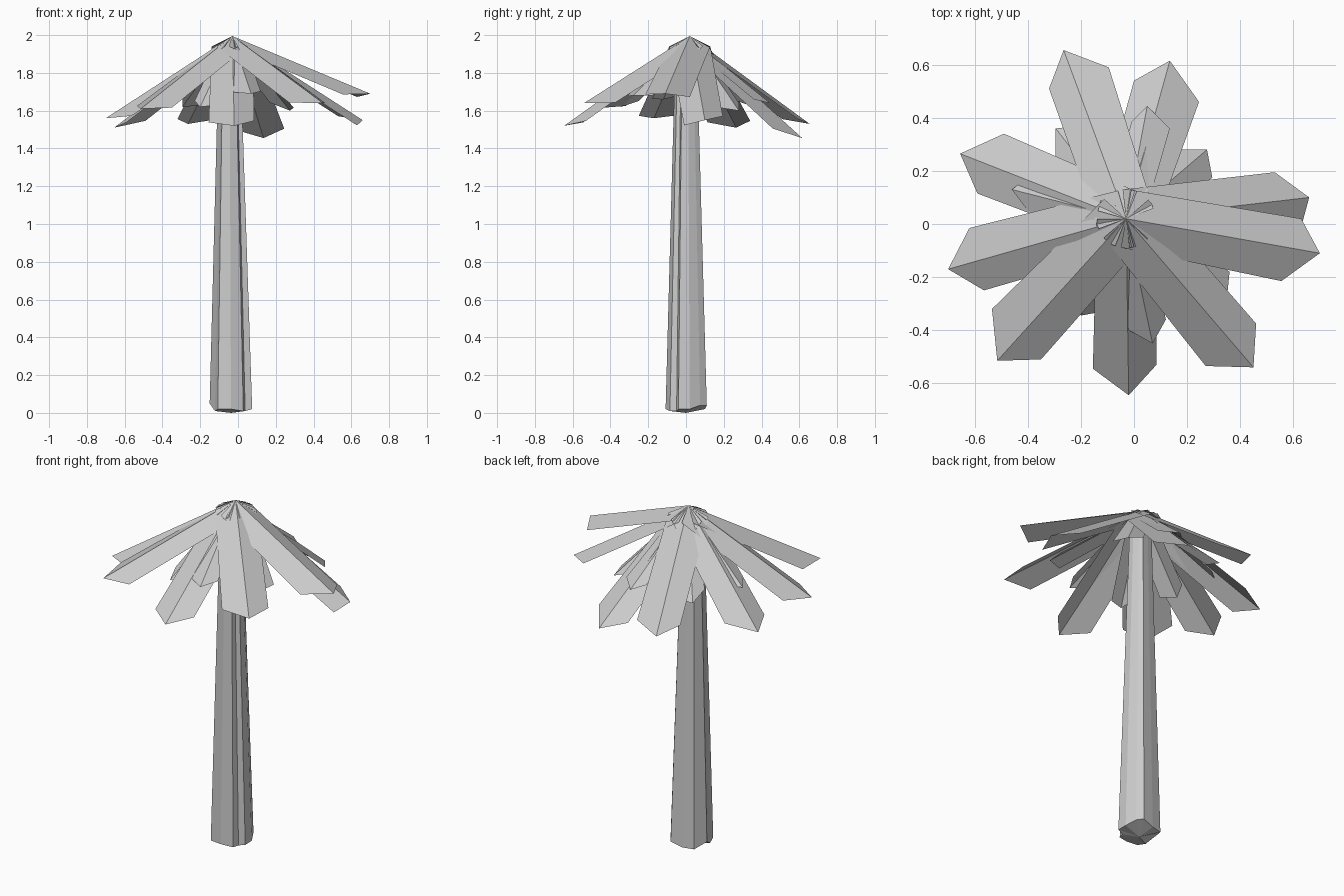
import bpy, bmesh
from mathutils import Vector


def finish(bm, name):
    mesh = bpy.data.meshes.new(name)
    bm.to_mesh(mesh)
    bm.free()
    obj = bpy.data.objects.new(name, mesh)
    bpy.context.collection.objects.link(obj)
    return obj


# Trunk: an irregular fluted section, tapered towards the crown
section = [(0.112, 0.02, 0.02), (0.085, 0.075, 0.04), (0.06, 0.11, 0.04),
           (-0.01, 0.1, 0.02), (-0.075, 0.085, 0.02), (-0.113, 0.02, 0.05),
           (-0.085, -0.05, 0.01), (-0.07, -0.1, 0.02), (0.0, -0.108, 0.02),
           (0.065, -0.085, 0.01), (0.075, -0.05, 0.01), (0.112, -0.04, 0.02)]
bm = bmesh.new()
low = [bm.verts.new((x - 0.037, y, z)) for x, y, z in section]
high = [bm.verts.new((x * 0.5 - 0.045, y * 0.52, 1.93)) for x, y, z in section]
base = bm.verts.new((-0.037, 0, 0))
for i in range(len(section)):
    j = (i + 1) % len(section)
    bm.faces.new((low[i], low[j], high[j], high[i]))
    bm.faces.new((low[j], low[i], base))
bm.faces.new(high)
finish(bm, "trunk")


# Frond: a strip folded along its centre ridge, with a pointed or skewed end
def frond(name, tip, left, right, root_z=1.995, half=0.11, drop=0.055):
    root = Vector((-0.03, 0.02, root_z))
    tip = Vector(tip)
    axis = (tip - root)
    side = Vector((-axis.y, axis.x, 0)).normalized()
    run = Vector((axis.x, axis.y))
    bm = bmesh.new()
    ridge = [bm.verts.new(root), bm.verts.new(tip)]
    for sign, end in ((1, left), (-1, right)):
        inner = root + side * half * sign - Vector((0, 0, drop))
        # height of the outer corner follows the ridge slope, less the fold
        t = (Vector(end) - root.xy).dot(run) / run.length_squared
        z = root.z + axis.z * t - drop
        a = bm.verts.new(inner)
        b = bm.verts.new((end[0], end[1], z))
        quad = (ridge[0], ridge[1], b, a)
        bm.faces.new(quad if sign > 0 else quad[::-1])
    finish(bm, name)


# Outer ring of long fronds: tip, left corner, right corner
outer = [
    ((0.70, -0.11, 1.69), (0.63, 0.02), (0.555, -0.215)),
    ((0.66, 0.10, 1.55), (0.53, 0.195), (0.63, -0.01)),
    ((-0.265, 0.655, 1.53), (-0.32, 0.51), (-0.095, 0.59)),
    ((0.135, 0.615, 1.455), (0.0, 0.54), (0.245, 0.46)),
    ((-0.655, 0.265, 1.51), (-0.59, 0.115), (-0.49, 0.34)),
    ((-0.70, -0.17, 1.56), (-0.565, -0.25), (-0.62, -0.015)),
    ((-0.515, -0.515, 1.61), (-0.35, -0.51), (-0.535, -0.32)),
    ((-0.02, -0.645, 1.52), (0.085, -0.53), (-0.155, -0.545)),
    ((0.45, -0.54, 1.64), (0.46, -0.375), (0.27, -0.535)),
]
for i, f in enumerate(outer):
    frond(f"outer_frond_{i + 1}", *f)

# Inner ring of short fronds, mostly tucked under the outer ones
inner = [
    ((0.275, 0.28, 1.60), (0.17, 0.28), (0.295, 0.175)),
    ((0.05, 0.445, 1.64), (-0.01, 0.385), (0.135, 0.36)),
    ((-0.295, 0.36, 1.62), (-0.295, 0.25), (-0.2, 0.37)),
    ((-0.46, 0.13, 1.67), (-0.40, 0.05), (-0.38, 0.19)),
    ((-0.40, -0.12, 1.66), (-0.33, -0.18), (-0.36, -0.03)),
    ((-0.20, -0.345, 1.62), (-0.12, -0.33), (-0.23, -0.25)),
    ((0.07, -0.45, 1.69), (0.12, -0.36), (-0.02, -0.40)),
    ((0.35, -0.28, 1.68), (0.36, -0.18), (0.26, -0.31)),
]
for i, f in enumerate(inner):
    frond(f"inner_frond_{i + 1}", *f, root_z=1.985, half=0.065, drop=0.035)
